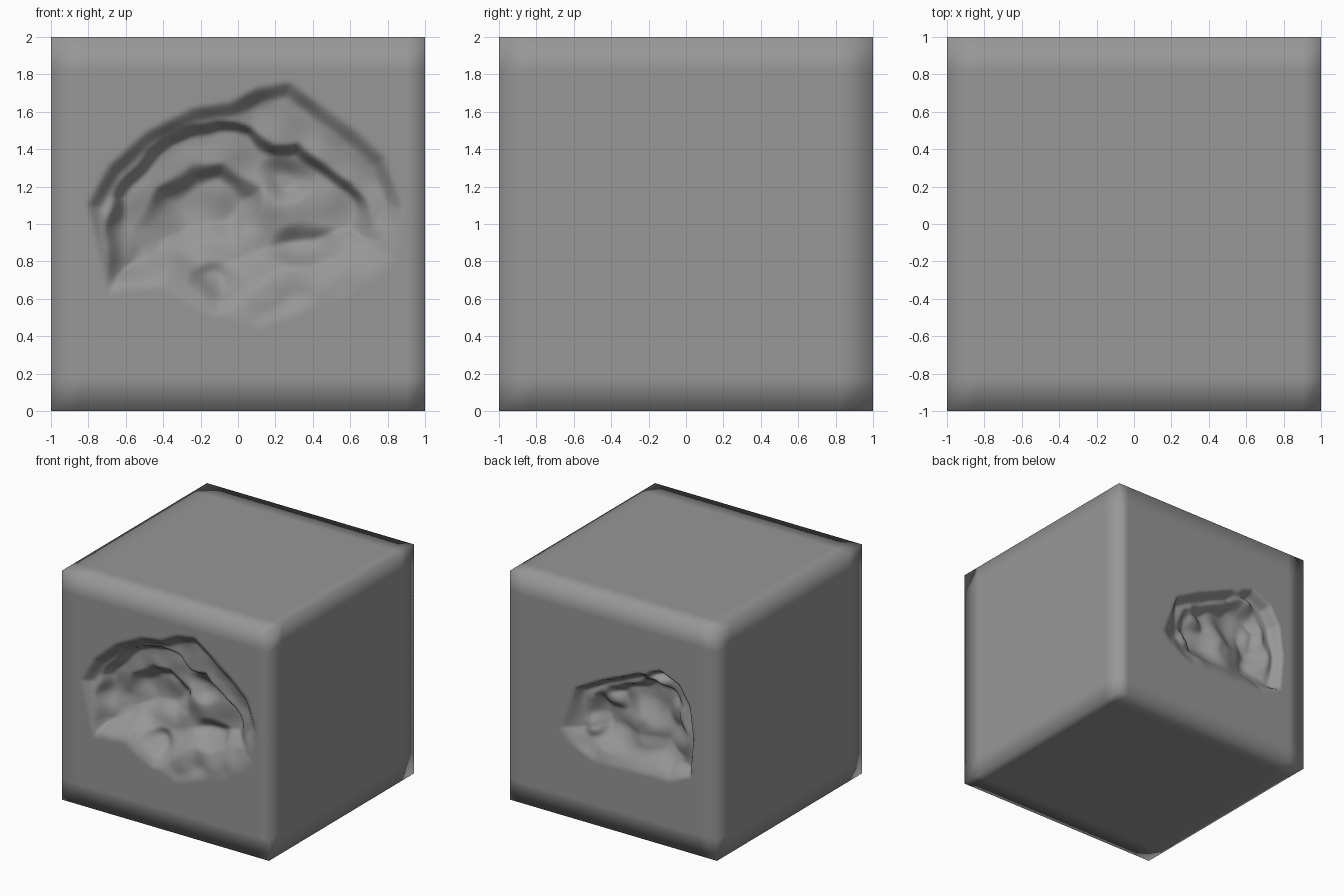
import bpy, bmesh
from math import hypot
from mathutils import Vector, noise

if "Cube" in bpy.data.objects:
    bpy.data.objects.remove(bpy.data.objects["Cube"])

# Outlines of the stepped hollows, as (x, z) points
FRONT_RIM = [(-.82, 1.1), (-.7, 1.32), (-.5, 1.5), (-.25, 1.63), (-.05, 1.66), (.1, 1.74),
             (.28, 1.77), (.65, 1.5), (.8, 1.36), (.89, 1.1), (.89, .8), (.6, .6), (.1, .43),
             (-.25, .55), (-.42, .64), (-.7, .62), (-.75, .82)]
FRONT_STEP = [(-.69, 1.17), (-.4, 1.48), (-.1, 1.54), (.07, 1.52), (.2, 1.43), (.3, 1.46),
              (.45, 1.34), (.62, 1.22), (.78, .93), (.5, .8), (.2, .7), (0, .52),
              (-.12, .5), (-.4, .65), (-.68, .65), (-.7, .85)]
FRONT_BASIN = [(-.6, .68), (-.58, .95), (-.45, 1.2), (-.25, 1.33), (-.05, 1.34), (.12, 1.2),
               (.15, .95), (.05, .8), (-.2, .78), (-.4, .68)]
BACK_RIM = [(.54, .76), (.37, 1.15), (.13, 1.28), (-.26, 1.45), (-.45, 1.52), (-.64, 1.44),
            (-.74, 1.28), (-.78, 1.0), (-.75, .67), (-.55, .56), (-.16, .55), (.2, .54), (.46, .66)]


def shrink(poly, s, c):
    return [(c[0] + (x - c[0]) * s, c[1] + (z - c[1]) * s) for x, z in poly]


BACK_STEP = shrink(BACK_RIM, .8, (-.17, .95))


def inside_distance(px, pz, poly):
    best, inside = 9, False
    for (ax, az), (bx, bz) in zip(poly, poly[1:] + poly[:1]):
        dx, dz = bx - ax, bz - az
        t = max(0, min(1, ((px - ax) * dx + (pz - az) * dz) / (dx * dx + dz * dz)))
        best = min(best, hypot(px - ax - t * dx, pz - az - t * dz))
        if (az > pz) != (bz > pz) and px < ax + (pz - az) * dx / dz:
            inside = not inside
    return best if inside else -best


def smooth(t):
    t = max(0, min(1, t))
    return t * t * (3 - 2 * t)


def hollow(x, z, steps, lumps):
    """Depth at a point: walls steep above and gentle below, lumps and roughness."""
    wx = x + .04 * noise.noise(Vector((x * 5, z * 5, 1)))
    wz = z + .04 * noise.noise(Vector((x * 5, z * 5, 7)))
    rim = inside_distance(x, z, steps[0][0])
    if rim <= 0:
        return 0
    gentle = 1 + 2.5 * smooth((1.15 - z) / .4) * smooth((x + .75) / .3)
    d = steps[0][1] * smooth(rim / (steps[0][2] * gentle))
    d += sum(depth * smooth(inside_distance(wx, wz, p) / (width * gentle))
             for p, depth, width in steps[1:])
    for cx, cz, rx, rz, depth in lumps:
        d += depth * smooth(1.2 * (1 - hypot((wx - cx) / rx, (wz - cz) / rz)))
    d += smooth(rim / .12) * .035 * noise.noise(Vector((x * 5, z * 5, 3)))
    return max(0, d)


# Positive lumps are dimples, negative ones are rounded stones
front_steps = [(FRONT_RIM, .07, .1), (FRONT_STEP, .1, .07), (FRONT_BASIN, .1, .13)]
front_lumps = [(.26, 1.24, .17, .14, .05), (.36, .88, .22, .13, .06), (-.12, .7, .15, .11, .05)]
back_steps = [(BACK_RIM, .09, .06), (BACK_STEP, .09, .08)]
back_lumps = [(-.22, .92, .27, .27, -.08), (.08, 1.08, .14, .12, -.06), (.24, .82, .13, .13, -.06),
              (-.38, 1.38, .15, .11, -.06), (-.55, 1.1, .13, .2, -.04)]

# Fine spacing across the carved faces, one wide strip along each block edge
N = 110
fine = [-1] + [-.84 + 1.74 * i / N for i in range(N + 1)] + [1]
tall = [-1] + [-.82 + 1.64 * i / N for i in range(N + 1)] + [1]
coarse = [-1, -.82, .82, 1]
bm = bmesh.new()


def sheet(us, vs, place):
    rows = [[bm.verts.new(place(u, v)) for v in vs] for u in us]
    for a, b in zip(rows, rows[1:]):
        for i in range(len(vs) - 1):
            bm.faces.new((a[i], b[i], b[i + 1], a[i + 1]))


# Carved front and back
sheet(fine, tall, lambda x, z: (x, -1 + hollow(x, z + 1, front_steps, front_lumps), z + 1))
sheet(fine, tall, lambda x, z: (x, 1 - hollow(x, z + 1, back_steps, back_lumps), z + 1))
# Plain sides, top and bottom
for s in (-1, 1):
    sheet(coarse, tall, lambda y, z: (s, y, z + 1))
    sheet(fine, coarse, lambda x, y: (x, y, s + 1))
bmesh.ops.remove_doubles(bm, verts=bm.verts, dist=1e-4)
bmesh.ops.recalc_face_normals(bm, faces=bm.faces)
for f in bm.faces:
    f.smooth = True

mesh = bpy.data.meshes.new("carved_block")
bm.to_mesh(mesh)
bm.free()

# Dark grey stone
stone = bpy.data.materials.new("dark_stone")
stone.diffuse_color = (.31, .31, .31, 1)
stone.use_nodes = True
stone.node_tree.nodes["Principled BSDF"].inputs["Base Color"].default_value = stone.diffuse_color
mesh.materials.append(stone)
bpy.context.collection.objects.link(bpy.data.objects.new("carved_block", mesh))
